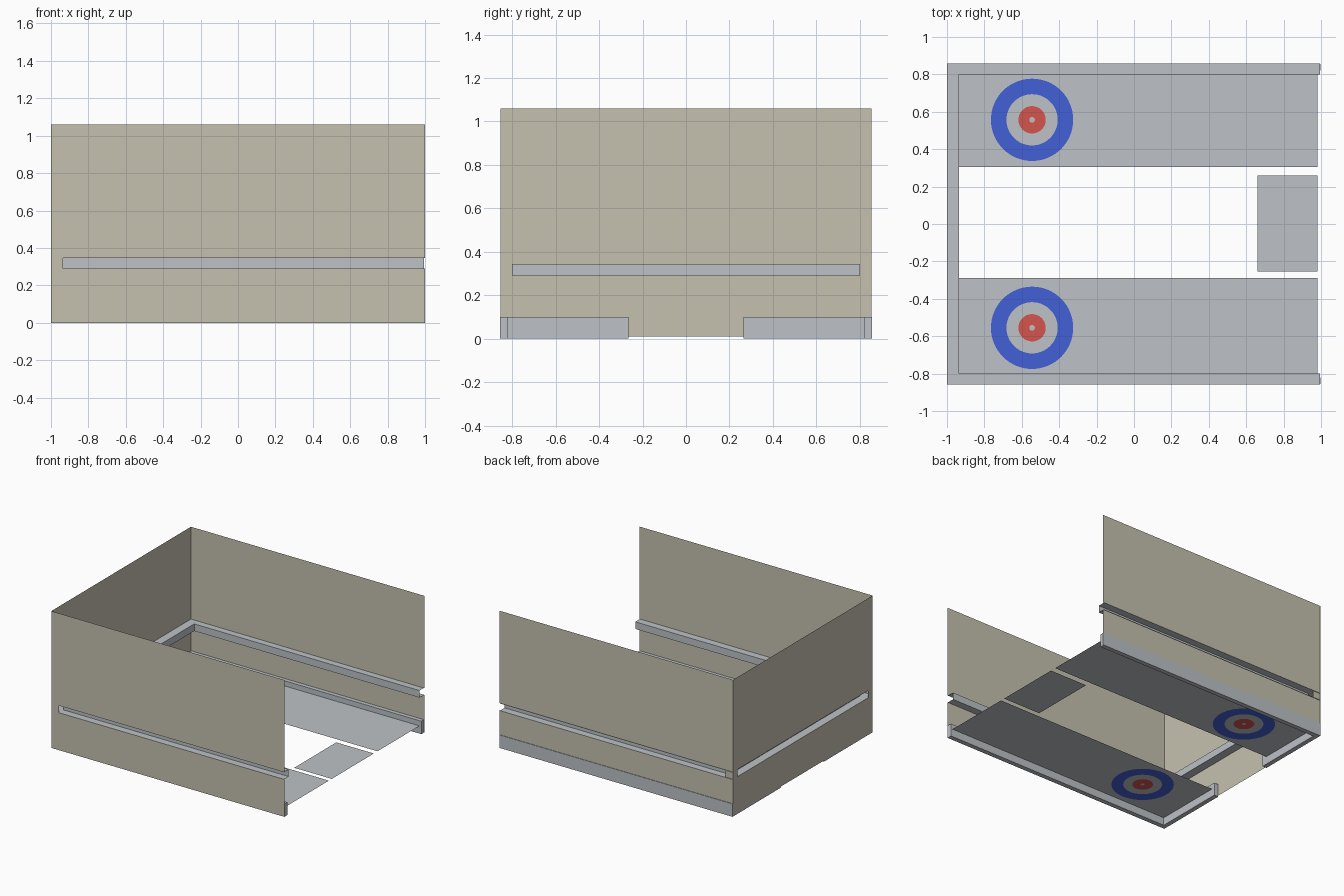
import bpy, bmesh, math

if "Cube" in bpy.data.objects:
    bpy.data.objects.remove(bpy.data.objects["Cube"])


def material(name, rgb):
    m = bpy.data.materials.new(name)
    m.diffuse_color = (*rgb, 1)
    m.use_nodes = True
    m.node_tree.nodes["Principled BSDF"].inputs["Base Color"].default_value = m.diffuse_color
    return m


GREY = material("ice_grey", (0.51, 0.54, 0.57))
BEIGE = material("wall_beige", (0.56, 0.53, 0.43))
BLUE = material("ring_blue", (0.055, 0.12, 0.68))
RED = material("ring_red", (0.66, 0.09, 0.075))


def finish(name, bm, mats):
    bmesh.ops.remove_doubles(bm, verts=bm.verts, dist=1e-5)
    me = bpy.data.meshes.new(name)
    bm.to_mesh(me)
    bm.free()
    for m in mats:
        me.materials.append(m)
    ob = bpy.data.objects.new(name, me)
    bpy.context.collection.objects.link(ob)


def quad(bm, lo, hi, flip=False):
    """Axis-aligned rectangle; one of the three extents is zero."""
    flat = [i for i in range(3) if abs(hi[i] - lo[i]) < 1e-6][0]
    a, b = (flat + 1) % 3, (flat + 2) % 3
    vs = []
    for s, t in ((0, 0), (1, 0), (1, 1), (0, 1)):
        p = list(lo)
        p[a] = (lo[a], hi[a])[s]
        p[b] = (lo[b], hi[b])[t]
        vs.append(bm.verts.new(p))
    bm.faces.new(vs[::-1] if flip else vs)


def box(name, lo, hi):
    bm = bmesh.new()
    for i in range(3):
        quad(bm, lo, [lo[k] if k == i else hi[k] for k in range(3)], True)
        quad(bm, [hi[k] if k == i else lo[k] for k in range(3)], hi)
    finish(name, bm, [GREY])


H, Z0, Z1 = 1.06, 0.29, 0.345      # wall height, rail slot bottom and top
XI, YI = -0.935, 0.80              # inner faces of the rail channels

# Long walls, each with a slot along the rail
for name, y, flip in (("front_wall", -0.857, True), ("back_wall", 0.852, False)):
    bm = bmesh.new()
    for x0, x1, z0, z1 in ((-1, 1, 0, Z0), (-1, XI, Z0, Z1), (-1, 1, Z1, H)):
        quad(bm, (x0, y, z0), (x1, y, z1), flip)
    finish(name, bm, [BEIGE])

# End wall
bm = bmesh.new()
W = 0.855
for y0, y1, z0, z1 in ((-W, W, 0.01, Z0), (-W, -YI, Z0, Z1), (YI, W, Z0, Z1), (-W, W, Z1, H)):
    quad(bm, (-1, y0, z0), (-1, y1, z1), True)
finish("end_wall", bm, [BEIGE])

# Rail channels, open to the outside and at the ends
for name, s in (("front_rail", -1), ("back_rail", 1)):
    ys = sorted((s * YI, s * 0.857))
    bm = bmesh.new()
    quad(bm, (-1, ys[0], Z0), (0.995, ys[1], Z0), True)
    quad(bm, (-1, ys[0], Z1), (0.995, ys[1], Z1))
    quad(bm, (XI, s * YI, Z0), (0.995, s * YI, Z1), s > 0)
    finish(name, bm, [GREY])
bm = bmesh.new()
quad(bm, (-1, -YI, Z0), (XI, YI, Z0), True)
quad(bm, (-1, -YI, Z1), (XI, YI, Z1))
quad(bm, (XI, -YI, Z0), (XI, YI, Z1))
finish("end_rail", bm, [GREY])

# Low boards along the sides and behind each lane
for side, s in (("front", -1), ("back", 1)):
    y0, y1 = sorted((s * 0.82, s * 0.856))
    box(side + "_board", (-0.998, y0, 0), (0.997, y1, 0.1))
    y0, y1 = sorted((s * 0.265, s * 0.82))
    box(side + "_end_board", (-0.998, y0, 0), (-0.962, y1, 0.1))

# Ice lanes with the target rings cut into the sheet
FZ, N, CX, HX = 0.06, 64, -0.545, 0.26


def lane(name, lo, hi, cy):
    bm = bmesh.new()
    loops = []
    for r in (0.015, 0.073, 0.137, 0.22, None):
        loop = []
        for i in range(N):
            a = math.tau * i / N
            c, s = math.cos(a), math.sin(a)
            if r is None:          # outermost loop lies on a rectangle
                k = max(abs(c), abs(s))
                p = (CX + HX * c / k, cy + s / k * (hi - cy if s > 0 else cy - lo), FZ)
            else:
                p = (CX + r * c, cy + r * s, FZ)
            loop.append(bm.verts.new(p))
        loops.append(loop)
    bm.faces.new(loops[0])
    for k, mat in enumerate((2, 0, 1, 0)):
        for i in range(N):
            j = (i + 1) % N
            f = bm.faces.new((loops[k][i], loops[k + 1][i], loops[k + 1][j], loops[k][j]))
            f.material_index = mat
    quad(bm, (-0.965, lo, FZ), (CX - HX, hi, FZ))
    quad(bm, (CX + HX, lo, FZ), (0.982, hi, FZ))
    finish(name, bm, [GREY, BLUE, RED])


lane("front_lane", -0.82, -0.29, -0.555)
lane("back_lane", 0.305, 0.82, 0.557)

# Small floor plate between the lanes
bm = bmesh.new()
quad(bm, (0.66, -0.255, FZ), (0.982, 0.26, FZ))
finish("centre_plate", bm, [GREY])
